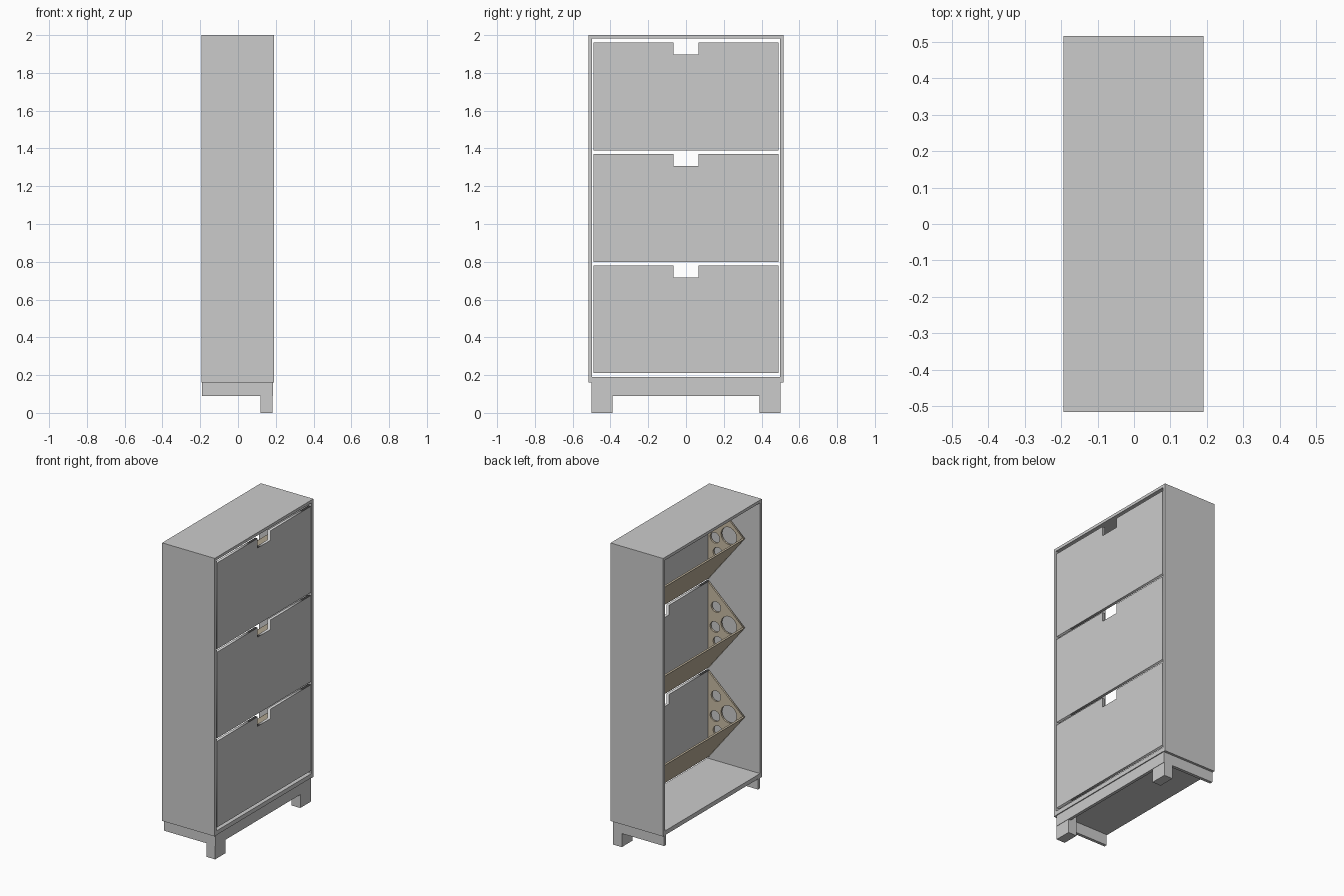
import bpy
from math import radians, sin, cos, pi, atan2, hypot

if "Cube" in bpy.data.objects:
    bpy.data.objects.remove(bpy.data.objects["Cube"])

PLY = bpy.data.materials.new("plywood")
PLY.diffuse_color = (0.58, 0.5, 0.37, 1)
PLY.use_nodes = True
PLY.node_tree.nodes["Principled BSDF"].inputs["Base Color"].default_value = PLY.diffuse_color


def box(name, x, y, z, rot_y=0, mat=None):
    """Box from (min, max) ranges."""
    bpy.ops.mesh.primitive_cube_add(size=1)
    o = bpy.context.object
    o.name = name
    o.location = [(a + b) / 2 for a, b in (x, y, z)]
    o.scale = [b - a for a, b in (x, y, z)]
    o.rotation_euler.y = rot_y
    if mat:
        o.data.materials.append(mat)
    return o


def plate(name, loops, loc, rot, thick, mat=None):
    """Flat plate from an outline plus hole loops, converted to mesh."""
    cu = bpy.data.curves.new(name, 'CURVE')
    cu.dimensions = '2D'
    cu.fill_mode = 'BOTH'
    cu.extrude = thick / 2
    for pts in loops:
        s = cu.splines.new('POLY')
        s.points.add(len(pts) - 1)
        for p, (u, v) in zip(s.points, pts):
            p.co = (u, v, 0, 1)
        s.use_cyclic_u = True
    o = bpy.data.objects.new(name, cu)
    bpy.context.collection.objects.link(o)
    o.location = loc
    o.rotation_euler = [radians(a) for a in rot]
    bpy.ops.object.select_all(action='DESELECT')
    o.select_set(True)
    bpy.context.view_layer.objects.active = o
    bpy.ops.object.convert(target='MESH')
    o = bpy.context.object
    if mat:
        o.data.materials.append(mat)
    return o


def circle(cx, cy, r, n=32):
    return [(cx + r * cos(2 * pi * i / n), cy + r * sin(2 * pi * i / n)) for i in range(n)]


# Open-backed carcass
X0, X1, W, T = -0.194, 0.191, 0.516, 0.019
box("top_panel", (X0, X1), (-W, W), (2 - T, 2))
box("bottom_panel", (X0, X1), (-W + T, W - T), (0.162, 0.19))
for s, side in ((-1, "left"), (1, "right")):
    box(side + "_side_panel", (X0, X1), sorted((s * W, s * (W - T))), (0.16, 2 - T))

# Base: front apron, side aprons and front feet
box("base_front_apron", (0.165, 0.185), (-0.48, 0.48), (0.09, 0.162))
for s, side in ((-1, "left"), (1, "right")):
    box(side + "_base_apron", (-0.19, 0.185), sorted((s * 0.48, s * 0.5)), (0.09, 0.162))
    box(side + "_front_foot", (0.12, 0.183), sorted((s * 0.39, s * 0.5)), (0, 0.162))

# Tilting drawers: notched front, perforated triangular sides, sloping floor
H, BACK, RISE = 0.57, -0.09, 0.33
front = [(-0.49, 0), (0.49, 0), (0.49, H), (0.066, H), (0.066, H - 0.063),
         (-0.066, H - 0.063), (-0.066, H), (-0.49, H)]
tri = [(0.172, 0), (0.172, H), (BACK, RISE)]
holes = [circle(*h) for h in ((0.114, 0.418, 0.035), (0.122, 0.284, 0.035),
                              (0.02, 0.323, 0.057), (0.10, 0.19, 0.035))]
dx, dz = 0.172 - BACK, RISE
length, tilt = hypot(dx, dz), atan2(dz, dx)
for i, z in enumerate((0.21, 0.80, 1.39)):
    plate(f"drawer_front_{i}", [front], (0.181, 0, z), (90, 0, 90), 0.019)
    for s, side in ((-1, "left"), (1, "right")):
        plate(f"drawer_{side}_side_{i}", [tri] + holes, (0, s * 0.482, z), (90, 0, 0), 0.012, PLY)
    cx, cz = (0.172 + BACK) / 2 + 0.004, z + RISE / 2 + 0.003
    box(f"drawer_floor_{i}", (cx - length / 2, cx + length / 2), (-0.476, 0.476),
        (cz - 0.005, cz + 0.005), tilt, PLY)
